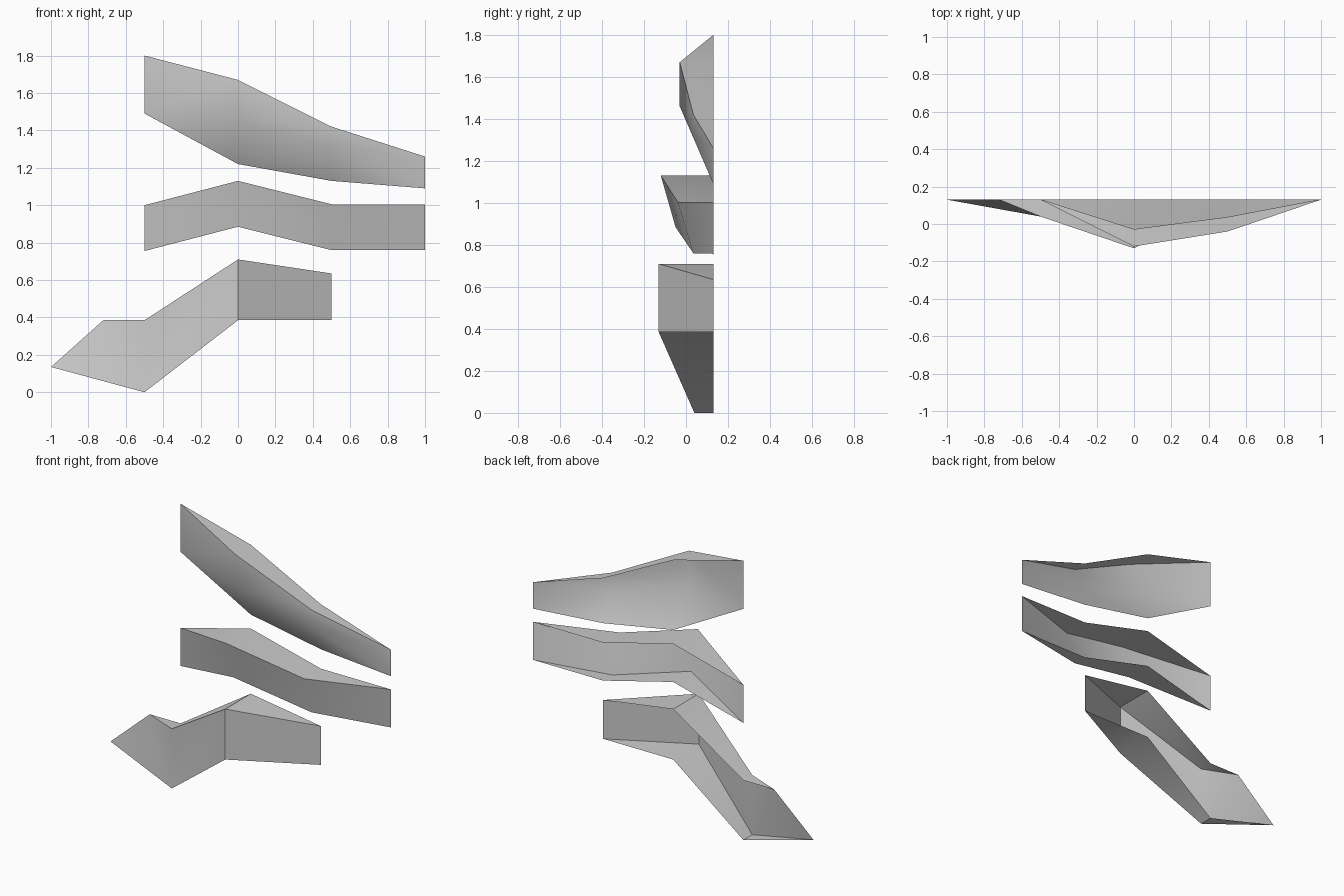
import bpy
import bmesh
import math

default_cube = bpy.data.objects.get("Cube")
if default_cube:
    bpy.data.objects.remove(default_cube, do_unlink=True)

BACK = 0.13  # depth of the open rear rim


def make_material(name, colour):
    material = bpy.data.materials.new(name)
    material.use_nodes = True
    material.diffuse_color = colour
    material.node_tree.nodes["Principled BSDF"].inputs["Base Color"].default_value = colour
    return material


def rear_edge(front_edge):
    """Project a front edge straight back onto the rear rim."""
    return [(x, BACK, z) for x, y, z in front_edge]


def make_shell(name, edges, material):
    """Bridge neighbouring edges into an open shell, closing where points meet."""
    bm = bmesh.new()
    shared = {}

    def vertex(point):
        if point not in shared:
            shared[point] = bm.verts.new(point)
        return shared[point]

    for upper, lower in zip(edges, edges[1:]):
        for i in range(len(upper) - 1):
            loop = (lower[i], lower[i + 1], upper[i + 1], upper[i])
            corners = list(dict.fromkeys(loop))
            if len(corners) > 2:
                bm.faces.new([vertex(point) for point in corners])

    mesh = bpy.data.meshes.new(name)
    bm.to_mesh(mesh)
    bm.free()
    mesh.materials.append(material)
    shell = bpy.data.objects.new(name, mesh)
    bpy.context.collection.objects.link(shell)
    bpy.ops.object.select_all(action="DESELECT")
    shell.select_set(True)
    bpy.context.view_layer.objects.active = shell
    bpy.ops.object.shade_smooth_by_angle(angle=math.radians(40))
    return shell


grey = make_material("plain grey", (0.6, 0.6, 0.6, 1.0))

# Upper blade: top ledge, front face and a raked underside
ridge = [(-0.5, BACK, 1.8), (0, -0.03, 1.67), (0.5, 0.035, 1.42), (1, BACK, 1.26)]
crease = [(-0.5, BACK, 1.49), (0, -0.03, 1.46), (0.5, 0.035, 1.31), (1, BACK, 1.09)]
hem = [(-0.5, BACK, 1.49), (0, BACK, 1.22), (0.5, BACK, 1.13), (1, BACK, 1.09)]
make_shell("upper_blade", [rear_edge(ridge), ridge, crease, hem], grey)

# Middle blade: ledges above and below a leaning front face
ridge = [(-0.5, BACK, 1.0), (0, -0.12, 1.13), (0.5, -0.04, 1.005), (1, BACK, 1.005)]
hem = [(-0.5, BACK, 0.755), (0, -0.05, 0.885), (0.5, 0.035, 0.76), (1, BACK, 0.76)]
make_shell("middle_blade", [rear_edge(ridge), ridge, hem, rear_edge(hem)], grey)

# Lower blade: upright front face running down to a pointed tip
tip = (-1, BACK, 0.135)
heel = (-0.5, 0.04, 0)
ridge = [tip, (-0.72, BACK, 0.385), (-0.5, 0.04, 0.385), (0, -0.13, 0.71), (0.5, BACK, 0.635)]
hem = [tip, heel, heel, (0, -0.13, 0.385), (0.5, BACK, 0.385)]
make_shell("lower_blade", [rear_edge(ridge), ridge, hem, rear_edge(hem)], grey)
